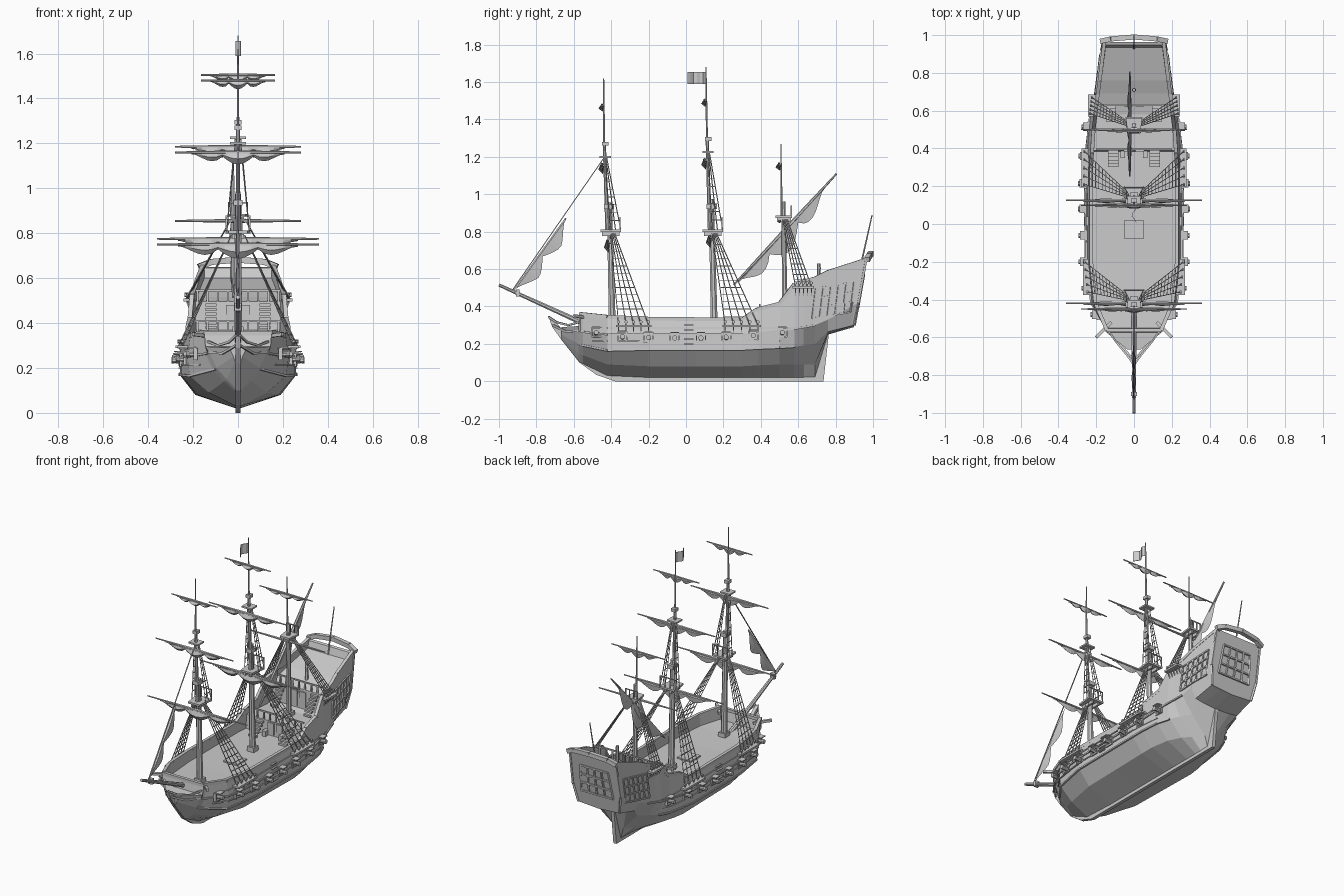
import bpy, bmesh, math
from mathutils import Vector as V
from mathutils.bvhtree import BVHTree

if "Cube" in bpy.data.objects:
    bpy.data.objects.remove(bpy.data.objects["Cube"])


def mesh(name, verts, faces):
    me = bpy.data.meshes.new(name)
    bm = bmesh.new()
    vs = [bm.verts.new(v) for v in verts]
    for f in faces:
        bm.faces.new([vs[i] for i in f])
    bmesh.ops.recalc_face_normals(bm, faces=bm.faces)
    bm.to_mesh(me)
    bm.free()
    ob = bpy.data.objects.new(name, me)
    bpy.context.collection.objects.link(ob)
    return ob


def rings(name, groups):
    """Skin each group of equal-length rings, capping both ends."""
    vs, fs = [], []
    for rs in groups:
        b, n = len(vs), len(rs[0])
        for r in rs:
            vs += r
        for i in range(len(rs) - 1):
            for j in range(n):
                k = (j + 1) % n
                fs.append((b + i*n + j, b + i*n + k, b + i*n + n + k, b + i*n + n + j))
        fs += [tuple(range(b, b + n)), tuple(range(b + n*(len(rs) - 1), b + n*len(rs)))]
    return mesh(name, vs, fs)


def rods(name, segs, r, r2=None, n=4):
    """Straight rods from a to b, tapering from r to r2."""
    r2 = r if r2 is None else r2
    gs = []
    for a, b in segs:
        a, b = V(a), V(b)
        q = (b - a).to_track_quat('Z', 'Y')
        c = [V((math.cos(t), math.sin(t), 0)) for t in [(i + .5)*2*math.pi/n for i in range(n)]]
        gs.append([[a + q @ (p*r) for p in c], [b + q @ (p*r2) for p in c]])
    return rings(name, gs)


def path(pts):
    return list(zip(pts[:-1], pts[1:]))


def boxes(name, items):
    """Boxes given as centre + size."""
    return rings(name, [[[(x + sx*w/2, y + sy*d/2, z + sz*h/2) for sx, sy in ((-1, -1), (1, -1), (1, 1), (-1, 1))]
                         for sz in (-1, 1)] for x, y, z, w, d, h in items])


def both(segs):
    flip = lambda p: (-p[0], p[1], p[2])
    return segs + [(flip(a), flip(b)) for a, b in segs]


# Hull sections: y, keel z, then half width and z at four levels
T = [(-.665, .22, .013, .23, .02, .25, .03, .27, .035, .29),
     (-.575, .11, .05, .15, .095, .20, .13, .27, .145, .295),
     (-.565, .10, .055, .145, .10, .195, .135, .265, .15, .36),
     (-.42, .03, .13, .09, .215, .165, .225, .25, .212, .345),
     (-.20, .02, .18, .08, .255, .17, .25, .25, .235, .335),
     (.30, .02, .19, .08, .26, .17, .255, .25, .235, .33),
     (.38, .02, .185, .085, .255, .175, .25, .255, .23, .385),
     (.50, .02, .16, .09, .24, .18, .24, .27, .222, .415),
     (.58, .02, .12, .09, .21, .185, .23, .28, .212, .52),
     (.69, .02, .03, .09, .13, .20, .205, .30, .20, .55),
     (.76, .25, .10, .255, .16, .265, .195, .33, .19, .585),
     (.90, .29, .08, .295, .15, .30, .175, .42, .165, .65)]


def section(y):
    for a, b in zip(T[:-1], T[1:]):
        if y <= b[0]:
            t = (y - a[0])/(b[0] - a[0])
            return [p + (q - p)*t for p, q in zip(a, b)]
    return list(T[-1])


def rake(y, z):
    return y + .18*(z - .3)*max(0, (y - .76)/.14)


def level(y, k, out=0):
    s = section(y)
    return (s[2*k] + out, rake(y, s[2*k + 1]), s[2*k + 1])


# Hull with bulwarks and stepped decks (station y, deck z)
D = [(-.665, .29), (-.575, .295), (-.565, .36), (-.55, .285), (-.42, .275), (-.2, .27), (.05, .27), (.3, .27),
     (.38, .27), (.385, .27), (.39, .36), (.5, .36), (.58, .36), (.625, .37), (.63, .495), (.69, .515),
     (.76, .545), (.885, .6), (.89, .645), (.9, .65)]
hull_rings = []
for y, dz in D:
    s = section(y)
    inner = s[8] - min(.018, s[8]*.4)
    half = [(.01, s[1])] + [(s[2*k], s[2*k + 1]) for k in (1, 2, 3, 4)] + [(inner, s[9]), (inner, min(dz, s[9]))]
    hull_rings.append([(x, rake(y, z), z) for x, z in half] + [(-x, rake(y, z), z) for x, z in reversed(half)])
hull = rings("hull", [hull_rings])
bvh = BVHTree.FromPolygons([v.co for v in hull.data.vertices], [p.vertices for p in hull.data.polygons])


def side(y, z):
    hit = bvh.ray_cast(V((1, y, z)), V((-1, 0, 0)))[0]
    return hit.x if hit else .2


def aft(x, z):
    hit = bvh.ray_cast(V((x, 2, z)), V((0, -1, 0)))[0]
    return hit.y if hit else .93


# Keel, stem and rudder
prof = [(-.38, 0), (.735, 0), (.765, .265), (.70, .26), (.68, .03), (-.4, .05), (-.54, .13), (-.64, .25), (-.69, .31),
        (-.735, .345), (-.715, .29), (-.665, .22), (-.57, .10), (-.48, .035)]
rings("keel_stem_rudder", [[[(x, y, z) for y, z in prof] for x in (-.011, .011)]])

# Rails and wales along both sides
ys = [-.565, -.5, -.42, -.3, -.2, .05, .3, .38, .5, .58, .69, .76, .9]
rods("top_rail", both(path([level(y, 4, -.008) for y in ys])), .014)
rods("wales", both(path([level(y, 3, .002) for y in ys[:-2]]) + path([level(y, 2, .001) for y in ys[:-3]])), .007)
lines = []
for z in (.215, .285):
    lines += path([(side(y, z) + .001, y, z) for y in (-.5, -.42, -.3, -.2, .05, .3, .4, .5, .6)])
rods("side_mouldings", both(lines), .005)
rods("beak_rails", both(path([(.14, -.56, .32), (.09, -.63, .3), (.04, -.69, .315), (.008, -.735, .345)])
                        + path([(.13, -.57, .27), (.07, -.64, .265), (.01, -.71, .3)])), .007)
rods("beak_bulkhead_rail", [((-.15, -.563, .355), (.15, -.563, .355))], .014)
rods("catheads", both([((.12, -.52, .34), (.2, -.6, .35))]), .011)
rods("taffrail", both(path([(.175, .968, .65), (.12, .98, .672), (0, .99, .682)])), .019)
rods("quarter_corner_posts", both([((.172, rake(.9, .42), .42), (.166, rake(.9, .65), .65)),
                                  ((.172, rake(.9, .42), .42), (.15, .90, .3))]), .008)


# Window lattices on the quarters and transom
def lattice(p, nu, nv):
    s = [path([p(i/nu, j/nv) for i in range(nu + 1)]) for j in range(nv + 1)]
    s += [path([p(i/nu, j/nv) for j in range(nv + 1)]) for i in range(nu + 1)]
    return sum(s, [])


def quarter(u, v):
    y, z = .675 + u*.205 + v*.02, .335 + v*.16 + u*.035
    return (side(y, z) + .003, y, z)


def transom(u, v):
    x, z = (u - .5)*(.23 - .03*v), .39 + .18*v
    return (x, aft(x, z) + .003, z)


rods("quarter_windows", both(lattice(quarter, 5, 3)), .006)
rods("transom_windows", lattice(transom, 4, 3), .007)

# Guns, gun ports and lids
ports = [(-.48, .262), (-.34, .24), (-.2, .235), (-.06, .232), (.08, .232), (.215, .236), (.36, .245), (.515, .262)]
gun, muzzle, frame, lid = [], [], [], []
for y, z in ports:
    x = side(y, z)
    gun.append(((x - .02, y, z - .005), (x + .035, y, z)))
    muzzle.append(((x + .03, y, z), (x + .042, y, z)))
    lid.append((x + .016, y, z + .028, .036, .044, .006))
    frame += [(x, y, z + .024*s, .018, .052, .007) for s in (-1, 1)]
    frame += [(x, y + .024*s, z, .018, .007, .05) for s in (-1, 1)]
rods("guns", both(gun), .014, .010, 8)
rods("gun_muzzles", both(muzzle), .014, .014, 8)
mir = lambda bs: bs + [(-b[0],) + b[1:] for b in bs]
boxes("gun_port_frames", mir(frame))
boxes("gun_port_lids", mir(lid))
boxes("boarding_steps", mir([(side(.0, z), .015, z, .02, .05, .006) for z in (.2, .225, .25, .275, .3)]))

# Deck fittings
boxes("main_hatch", [(0, -.03, .272, .1, .1, .014)])
rods("deck_rails", [((-.2, .395, .41), (.2, .395, .41)), ((-.19, .63, .545), (.19, .63, .545))]
     + [((x*.045, y, z), (x*.045, y, z + .05)) for x in range(-4, 5) for y, z in ((.395, .36), (.63, .495))], .006)
boxes("cabin_doors", [(x, .386, .315, .045, .012, .08) for x in (-.03, .03)]
      + [(x, .627, .43, .045, .012, .1) for x in (-.03, .03)])
boxes("deck_stairs", mir([(.11, .38 - i*.017, .345 - i*.017, .055, .018, .012) for i in range(5)]
                         + [(.12, .617 - i*.014, .48 - i*.02, .05, .016, .012) for i in range(6)]))
boxes("deck_lockers", mir([(.06, .37, .285, .025, .04, .04)]))
rods("stern_lantern", [((0, .71, .52), (0, .71, .60)), ((0, .71, .60), (0, .71, .63))], .011, .009, 6)
rods("ensign_staff", [((0, .93, .60), (0, .995, .89))], .005, .003, 6)
rods("bowsprit", [((0, -.45, .265), (0, -1, .515))], .016, .009, 8)
boxes("bowsprit_cap", [(0, -.9, .472, .03, .02, .035)])


# Masts: each spar is (y0, z0, y1, z1, r0, r1)
def mast(name, spars, top, ty, cross, cy, s=1):
    for i, (a, b, c, d, r, q) in enumerate(spars):
        rods(f"{name}_spar_{i}", [((0, a, b), (0, c, d))], r, q, 8)
    w = .055*s
    plate = [(-w*.75, ty - w), (w*.75, ty - w), (w, ty + w), (-w, ty + w)]
    rings(f"{name}_top_platform", [[[(x, y, z) for x, y in plate] for z in (top - .006, top + .006)]])
    posts = [((x*w*.95, ty + w*.9, top), (x*w*.95, ty + w*.9, top + .07*s)) for x in (-1, -.35, .35, 1)]
    rods(f"{name}_top_railing", posts + [((-w, ty + w*.9, top + .07*s), (w, ty + w*.9, top + .07*s))], .004)
    boxes(f"{name}_trestles", [(x, ty, top - .018, .012, w*1.7, .02) for x in (-.02, .02)])
    if cross:
        boxes(f"{name}_caps", [(0, cy + .02, top + .13, .04, .055, .025), (0, cy, cross, .07, .06, .01),
                               (0, cy, cross + .07, .03, .035, .02)])


mast("fore", [(-.393, .26, -.41, .955, .02, .015), (-.42, .79, -.437, 1.28, .012, .009), (-.437, 1.17, -.44, 1.62, .007, .003)],
     .805, -.402, 1.2, -.432)
mast("main", [(.152, .26, .135, .975, .02, .015), (.128, .79, .113, 1.30, .012, .009), (.113, 1.2, .107, 1.68, .007, .003)],
     .805, .142, 1.225, .118)
mast("mizzen", [(.53, .34, .52, .96, .016, .012), (.512, .86, .507, 1.27, .007, .003)], .88, .523, 0, 0, .8)
boxes("mast_collars", [(0, y, z, .05, .05, .03) for y, z in ((-.393, .285), (.152, .285), (.53, .37))])


# Shrouds with ratlines
def shrouds(name, tops, feet, rungs, r=.0028):
    segs = path_pairs = list(zip(tops, feet))
    at = lambda t: [tuple(V(a).lerp(V(b), t)) for a, b in path_pairs]
    segs = segs + sum([path(at(.12 + .86*i/rungs)) for i in range(rungs)], [])
    rods(name, both(segs), r)


for name, my, y0, y1, z, top in (("fore", -.395, -.36, -.2, .3, .79), ("main", .15, .21, .385, .3, .79), ("mizzen", .527, .585, .67, .508, .865)):
    yy = [y0 + (y1 - y0)*i/4 for i in range(5)]
    feet = [(side(y, z - .005) + .02, y, z) for y in yy]
    shrouds(name + "_shrouds", [(.03, my - .01 + .006*i, top) for i in range(5)], feet, 11)
    mid = side((y0 + y1)/2, z - .005)
    boxes(name + "_channels", mir([(mid + .01, (y0 + y1)/2, z - .005, .05, y1 - y0 + .03, .012)]))
    rods(name + "_chainplates", both([((f[0], f[1], z), (f[0] - .018, f[1], z - .05)) for f in feet]), .004)
    rods(name + "_deadeyes", both([((f[0] - .004, f[1], z + .018), (f[0] + .005, f[1], z + .018)) for f in feet]), .009, .009, 6)
for name, my, ty, z0, z1 in (("fore", -.433, -.385, .81, 1.2), ("main", .117, .16, .81, 1.225)):
    shrouds(name + "_topmast_shrouds", [(.012, my + .004*i, z1) for i in range(3)],
            [(.05, ty - .02 + .028*i, z0) for i in range(3)], 8)


# Furled sail gathered in scallops along a spar
def furl(name, a, b, hang, thick, folds=3, n=18):
    a, b, hang, thick = V(a), V(b), V(hang), V(thick)
    rs = []
    for i in range(n + 1):
        u = i/n
        d = (.3 + .7*abs(math.sin(folds*math.pi*u)))*min(1, .12 + 3*min(u, 1 - u))
        p = a.lerp(b, u)
        rs.append([p - thick*.4, p + thick*d*.6 + hang*.1, p + hang*d, p - thick*d + hang*d*.5])
    return rings(name, [rs])


for name, y, z, h, depth in (("fore_course", -.42, .75, .36, .06), ("fore_topsail", -.45, 1.16, .28, .05),
                             ("fore_topgallant", -.449, 1.48, .165, .035), ("main_course", .125, .775, .36, .06),
                             ("main_topsail", .1, 1.185, .28, .05), ("main_topgallant", .1, 1.505, .165, .035),
                             ("mizzen_topsail", .497, 1.165, .19, .035), ("mizzen_crossjack", .5, .855, .28, 0)):
    rods(name + "_yard", both([((0, y, z), (h, y, z))]), .009 if h > .2 else .006, .004, 6)
    if depth:
        furl(name + "_sail", (-.74*h, y, z - .004), (.74*h, y, z - .004), (0, .006, -depth), (0, .022, 0))

# Lateen yard, jib and stay
rods("lateen_yard", [((-.022, .53, .81), (-.022, .255, .515)), ((-.022, .53, .81), (-.022, .805, 1.11))], .011, .005, 6)
furl("lateen_sail", (-.022, .28, .54), (-.022, .74, 1.045), (.0, .045, -.095), (.02, 0, 0), 3, 24)
rods("fore_stay", [((0, -.435, 1.2), (0, -.93, .485))], .0035)
furl("jib_sail", (0, -.925, .487), (0, -.645, .875), (.0, .06, -.045), (.014, 0, 0), 2)

# Flag with a slight wave
fl = [(.012*math.sin(i*1.3), .107 - i*.0165) for i in range(7)]
rings("flag", [[[(x - .0015, y, 1.59), (x + .0015, y, 1.59), (x + .0015, y, 1.655), (x - .0015, y, 1.655)] for x, y in fl]])
